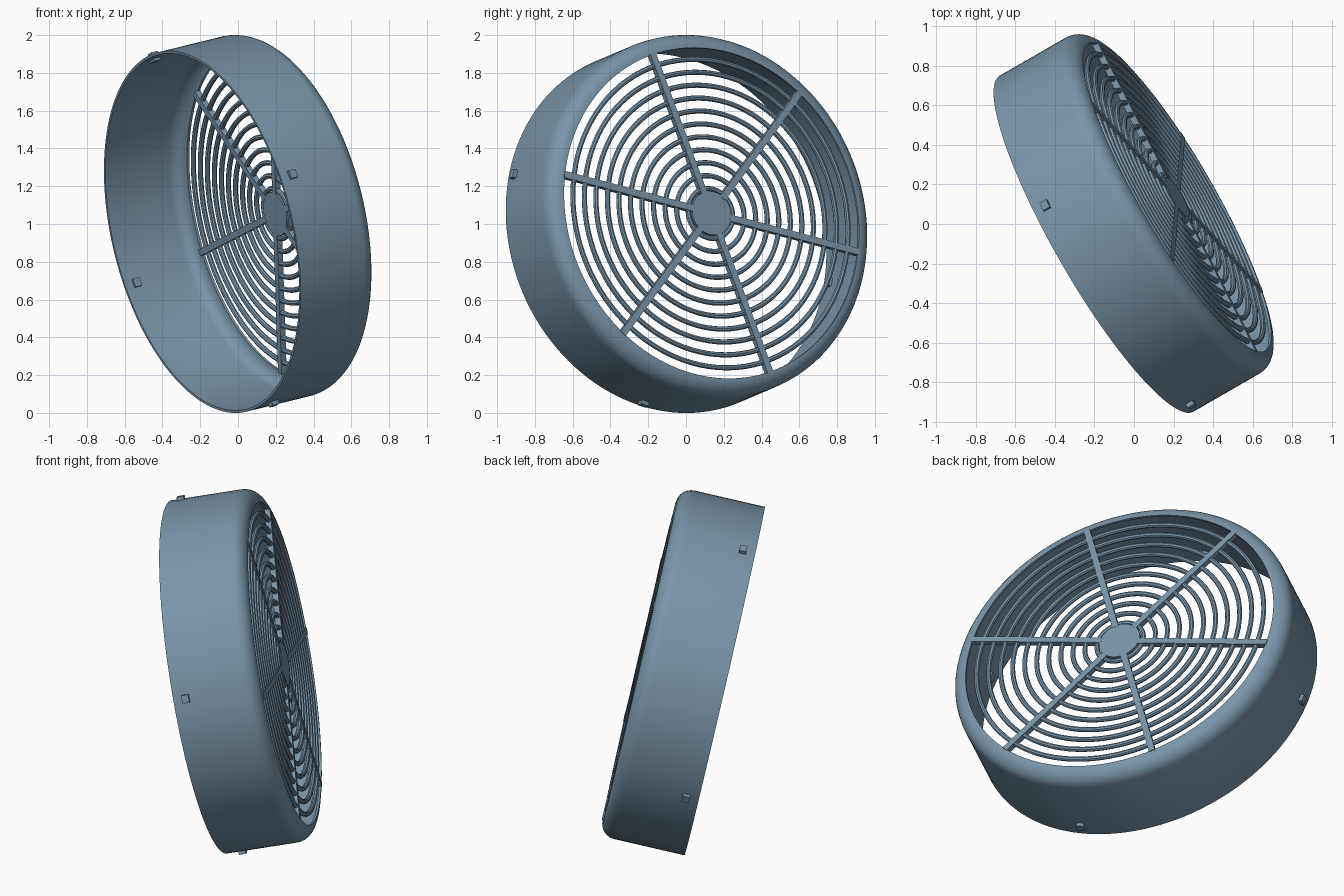
import bpy, bmesh, math
from mathutils import Matrix, Vector

cube = bpy.data.objects.get("Cube")
if cube:
    bpy.data.objects.remove(cube, do_unlink=True)

# One flat steel blue for everything
COLOUR = (0.19, 0.30, 0.40, 1)
steel = bpy.data.materials.new("steel_blue")
steel.use_nodes = True
steel.diffuse_color = COLOUR
steel.node_tree.nodes["Principled BSDF"].inputs["Base Color"].default_value = COLOUR

# Main sizes, with the local z axis running from the open rim to the grille
R, DEPTH, FILLET, WALL = 0.98, 0.48, 0.085, 0.014
HUB_R, GRILLE_Z = 0.118, DEPTH - 0.012

# Placement frame: local x is horizontal, local y points up, local z is the axis
yaw, tilt = math.radians(30), math.radians(12)
n = Vector((math.cos(yaw) * math.cos(tilt), math.sin(yaw) * math.cos(tilt), math.sin(tilt)))
u = Vector((-math.sin(yaw), math.cos(yaw), 0))
frame = Matrix((u, n.cross(u), n)).transposed().to_4x4()
frame.translation = (-0.189, -0.0995, 0.958)


def finish(name, bm):
    bmesh.ops.recalc_face_normals(bm, faces=bm.faces)
    mesh = bpy.data.meshes.new(name)
    bm.to_mesh(mesh)
    bm.free()
    mesh.materials.append(steel)
    ob = bpy.data.objects.new(name, mesh)
    bpy.context.collection.objects.link(ob)
    ob.matrix_world = frame
    bpy.ops.object.select_all(action='DESELECT')
    ob.select_set(True)
    bpy.context.view_layer.objects.active = ob
    bpy.ops.object.shade_smooth_by_angle(angle=math.radians(35))
    return ob


def lathe(bm, profile, steps=128):
    """Revolve a closed (radius, height) profile around the axis."""
    loops = []
    for i in range(steps):
        t = math.tau * i / steps
        loops.append([bm.verts.new((r * math.cos(t), r * math.sin(t), z)) for r, z in profile])
    for i, a in enumerate(loops):
        b = loops[(i + 1) % steps]
        for j in range(len(profile)):
            k = (j + 1) % len(profile)
            bm.faces.new((a[j], b[j], b[k], a[k]))


def box(bm, size, centre, angle):
    """Add a box at a centre given along the spoke direction."""
    m = Matrix.Rotation(math.radians(angle), 4, 'Z') @ Matrix.Translation(centre)
    bmesh.ops.create_cube(bm, size=1, matrix=m @ Matrix.Diagonal((*size, 1)))


def arc(radius, steps=8):
    turns = [math.pi / 2 * i / steps for i in range(steps + 1)]
    return [(R - FILLET + radius * math.cos(t), DEPTH - FILLET + radius * math.sin(t)) for t in turns]


# Thin round housing with a rolled-in edge at the grille end
bm = bmesh.new()
lathe(bm, [(R, 0)] + arc(FILLET) + arc(FILLET - WALL)[::-1] + [(R - WALL, 0)])
finish("housing", bm)

# Concentric guard rings
bm = bmesh.new()
for i in range(11):
    radius = 0.135 + 0.07 * i
    lathe(bm, [(radius + 0.014 * math.cos(math.tau * k / 8),
                GRILLE_Z + 0.014 * math.sin(math.tau * k / 8)) for k in range(8)], 96)
finish("guard_rings", bm)

# Six radial spokes
bm = bmesh.new()
for i in range(6):
    box(bm, (0.79, 0.036, 0.032), (0.505, 0, GRILLE_Z), 46.5 + 60 * i)
finish("spokes", bm)

# Central hub disc
bm = bmesh.new()
bmesh.ops.create_cone(bm, cap_ends=True, segments=64, radius1=HUB_R, radius2=HUB_R,
                      depth=0.03, matrix=Matrix.Translation((0, 0, GRILLE_Z)))
finish("hub", bm)

# Four small locating pegs through the wall near the open rim
bm = bmesh.new()
for i in range(4):
    box(bm, (0.05, 0.045, 0.04), (0.976, 0, 0.07), 72.5 + 90 * i)
finish("rim_pegs", bm)
